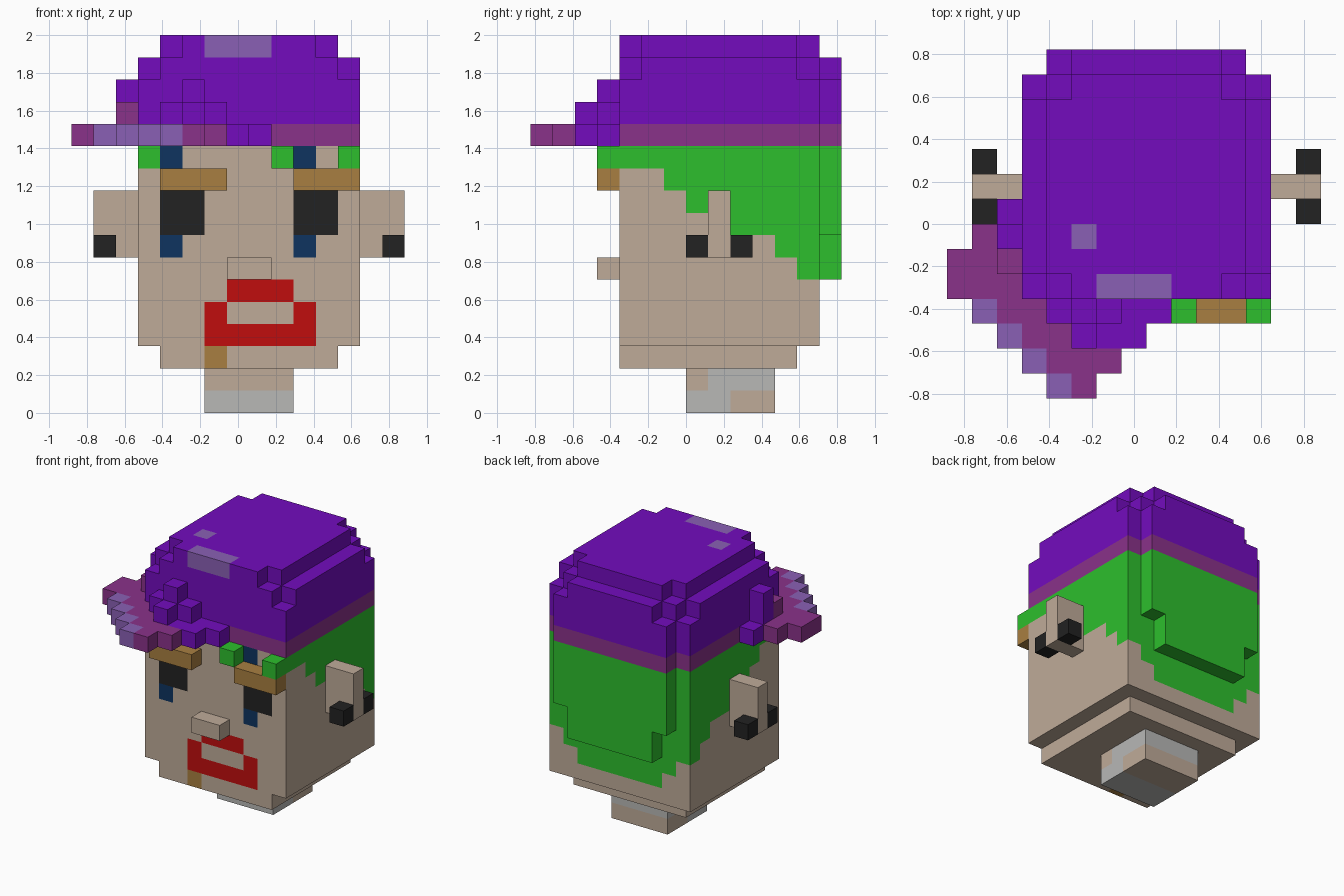
import bpy, bmesh
from mathutils import Vector

default = bpy.data.objects.get("Cube")
if default:
    bpy.data.objects.remove(default, do_unlink=True)

U = 2 / 17                       # edge length of one block
COLOURS = {
    "skin": (191, 171, 153), "purple": (115, 12, 190), "plum": (138, 50, 138),
    "lilac": (138, 96, 181), "green": (45, 191, 45), "gold": (169, 127, 65),
    "navy": (14, 52, 96), "black": (34, 34, 34), "red": (192, 13, 13),
    "grey": (184, 184, 182),
}
NAMES = list(COLOURS)


def linear(c):
    c /= 255
    return c / 12.92 if c <= 0.04045 else ((c + 0.055) / 1.055) ** 2.4


def make_material(name):
    mat = bpy.data.materials.new(name)
    mat.use_nodes = True
    rgba = tuple(linear(c) for c in COLOURS[name]) + (1.0,)
    mat.diffuse_color = rgba
    mat.node_tree.nodes["Principled BSDF"].inputs["Base Color"].default_value = rgba
    return mat


MATERIALS = [make_material(n) for n in NAMES]
blocks = {}                      # (i, j, k) -> (part, colour)


def span(r):
    return range(r[0], r[1] + 1) if isinstance(r, tuple) else (r,)


def fill(part, colour, x, y, z):
    """Fill an inclusive box of blocks; later fills replace earlier ones."""
    for i in span(x):
        for j in span(y):
            for k in span(z):
                blocks[i, j, k] = (part, colour)


def clear(x, y, z):
    for i in x:
        for j in y:
            blocks.pop((i, j, z), None)


# Neck with patchy collar
fill("neck", "grey", (6, 9), (7, 10), (0, 1))
fill("neck", "skin", (6, 9), 7, 1)
fill("neck", "skin", (6, 9), (9, 10), 0)

# Head and jaw
fill("head", "skin", (4, 11), (4, 11), 2)
fill("head", "skin", (3, 12), (4, 12), (3, 11))

# Hair on both sides, stepping down towards the back
for k, start in {11: 4, 10: 6, 9: 7, 8: 9, 7: 11, 6: 12}.items():
    for i in (3, 12):
        fill("head", "green", i, (start, 12), k)
# Hair on the back of the head, and the raised layer over it
fill("head", "green", (4, 11), 12, (5, 11))
fill("head", "green", (5, 10), 12, 4)
fill("back_hair", "green", (4, 11), 13, (8, 11))
fill("back_hair", "green", (5, 10), 13, (6, 7))
# Fringe tufts
for i in (9, 12):
    fill("fringe", "green", i, 3, 11)

# Eyes with blue marks above and below
for i in (4, 10):
    fill("head", "black", (i, i + 1), 4, (8, 9))
    fill("head", "navy", i, 4, 7)
    fill("head", "navy", i, 4, 11)
# Mouth and chin patch
fill("head", "red", (7, 9), 4, 5)
fill("head", "red", (6, 10), 4, 3)
for i in (6, 10):
    fill("head", "red", i, 4, 4)
fill("head", "gold", 6, 4, 2)

# Eyebrows and nose
fill("right_eyebrow", "gold", (4, 6), 3, 10)
fill("left_eyebrow", "gold", (10, 12), 3, 10)
fill("nose", "skin", (7, 8), 3, 6)

# Ears and earrings
for side, ear, tip in (("right", (1, 2), 1), ("left", (13, 14), 14)):
    fill(side + "_ear", "skin", ear, 8, (7, 9))
    for j in (7, 9):
        fill(side + "_earring", "black", tip, j, 7)

# Cap: band, crown with stepped corners, highlights
for z, colour in ((12, "plum"), ((13, 14), "purple")):
    fill("cap", colour, (3, 12), (4, 12), z)
    fill("cap", colour, (4, 11), 13, z)
fill("cap", "purple", (3, 12), (4, 12), 15)
fill("cap", "purple", (5, 10), 13, 15)
fill("cap", "purple", (4, 11), (4, 12), 16)
clear((3, 12), (4, 12), 15)
clear((4, 11), (4, 12), 16)
fill("cap", "lilac", (6, 8), 4, 16)
fill("cap", "lilac", 5, 6, 16)

# Brim pointing to the front right corner, with a lilac edge
for j, x in enumerate([(4, 5), (3, 6), (2, 4), (1, 3), (0, 2), (0, 2), 1]):
    fill("brim", "plum", x, j, 12)
    if j < 4:
        fill("brim", "lilac", 4 - j, j, 12)
fill("brim", "plum", 2, 5, 13)
# Purple folds where the cap meets the brim
fill("cap_fold", "purple", (5, 7), 2, 12)
fill("cap_fold", "purple", (4, 8), 3, 12)
fill("cap_fold", "purple", (4, 6), 3, 13)
fill("cap_fold", "purple", 5, 2, 13)
fill("cap_fold", "purple", 5, 3, 14)
fill("cap_fold", "purple", 2, 6, (12, 14))
fill("cap_fold", "purple", 2, 7, 12)


def build(part):
    """Make one mesh from the exposed block faces of a part."""
    bm = bmesh.new()
    for pos, (owner, colour) in blocks.items():
        if owner != part:
            continue
        centre = Vector(pos) + Vector((0.5, 0.5, 0.5)) - Vector((7.5, 7, 0))
        for axis in range(3):
            for sign in (-1, 1):
                near = list(pos)
                near[axis] += sign
                if tuple(near) in blocks:
                    continue
                n, a, b = Vector(), Vector(), Vector()
                n[axis] = sign / 2
                a[(axis + 1) % 3] = 0.5
                b[(axis + 2) % 3] = 0.5 * sign
                corners = (n - a - b, n + a - b, n + a + b, n - a + b)
                face = bm.faces.new([bm.verts.new((centre + c) * U) for c in corners])
                face.material_index = NAMES.index(colour)
    bmesh.ops.remove_doubles(bm, verts=bm.verts, dist=U * 0.01)
    bmesh.ops.dissolve_limit(bm, angle_limit=0.01, verts=bm.verts, edges=bm.edges,
                             delimit={'MATERIAL'})
    mesh = bpy.data.meshes.new(part)
    for mat in MATERIALS:
        mesh.materials.append(mat)
    bm.to_mesh(mesh)
    bm.free()
    bpy.context.collection.objects.link(bpy.data.objects.new(part, mesh))


for part in sorted({owner for owner, _ in blocks.values()}):
    build(part)
